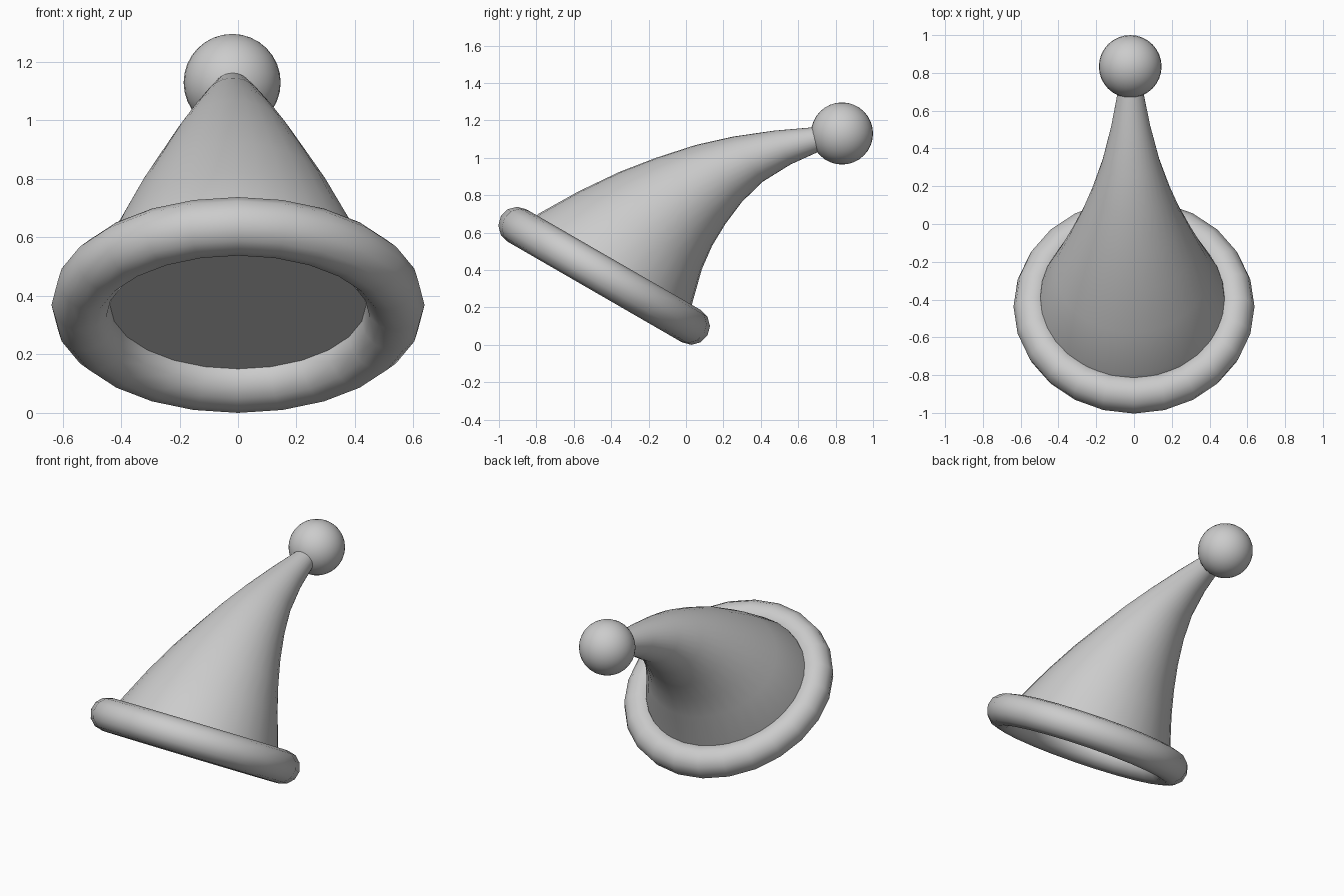
import bpy, bmesh
from math import sin, cos, pi, radians
from mathutils import Vector

if "Cube" in bpy.data.objects:
    bpy.data.objects.remove(bpy.data.objects["Cube"])


def smooth(ob, name):
    ob.name = name
    bpy.ops.object.select_all(action='DESELECT')
    ob.select_set(True)
    bpy.context.view_layer.objects.active = ob
    bpy.ops.object.shade_smooth_by_angle(angle=radians(50))


# Rolled brim, tilted down towards the back
bpy.ops.mesh.primitive_torus_add(major_radius=0.538, minor_radius=0.1,
                                 major_segments=24, minor_segments=12,
                                 location=(0, -0.4375, 0.369),
                                 rotation=(radians(-30), 0, 0))
smooth(bpy.context.object, "brim")

# Bent cone: upper-edge (y, z), lower-edge (y, z), half width of each section
sections = [
    (-0.87, 0.62, -0.005, 0.12, 0.50),
    (-0.79, 0.70, 0.03, 0.21, 0.485),
    (-0.575, 0.82, 0.085, 0.405, 0.405),
    (-0.355, 0.925, 0.14, 0.53, 0.335),
    (-0.16, 1.00, 0.21, 0.645, 0.27),
    (0.05, 1.068, 0.30, 0.765, 0.207),
    (0.25, 1.113, 0.41, 0.872, 0.152),
    (0.47, 1.145, 0.56, 0.965, 0.104),
    (0.68, 1.163, 0.715, 1.035, 0.068),
    (0.77, 1.17, 0.79, 1.06, 0.055),
]
SEG = 32
bm = bmesh.new()
rings = []
for i, (ay, az, by, bz, w) in enumerate(sections):
    a, b = Vector((0, ay, az)), Vector((0, by, bz))
    mid = (a + b) / 2 + Vector((-0.008 - 0.0013 * i, 0, 0))
    half = (a - b) / 2
    rings.append([bm.verts.new(mid + half * cos(t) + Vector((w * sin(t), 0, 0)))
                  for t in (2 * pi * k / SEG for k in range(SEG))])
for r0, r1 in zip(rings, rings[1:]):
    for k in range(SEG):
        n = (k + 1) % SEG
        bm.faces.new((r0[k], r0[n], r1[n], r1[k]))
bm.faces.new(rings[0])
bm.faces.new(rings[-1])
bmesh.ops.recalc_face_normals(bm, faces=bm.faces)
mesh = bpy.data.meshes.new("hat_cone")
bm.to_mesh(mesh)
bm.free()
cone = bpy.data.objects.new("hat_cone", mesh)
bpy.context.collection.objects.link(cone)
smooth(cone, "hat_cone")

# Ball on the tip
bpy.ops.mesh.primitive_uv_sphere_add(segments=32, ring_count=16, radius=0.166,
                                     location=(-0.02, 0.834, 1.13))
smooth(bpy.context.object, "tip_ball")
